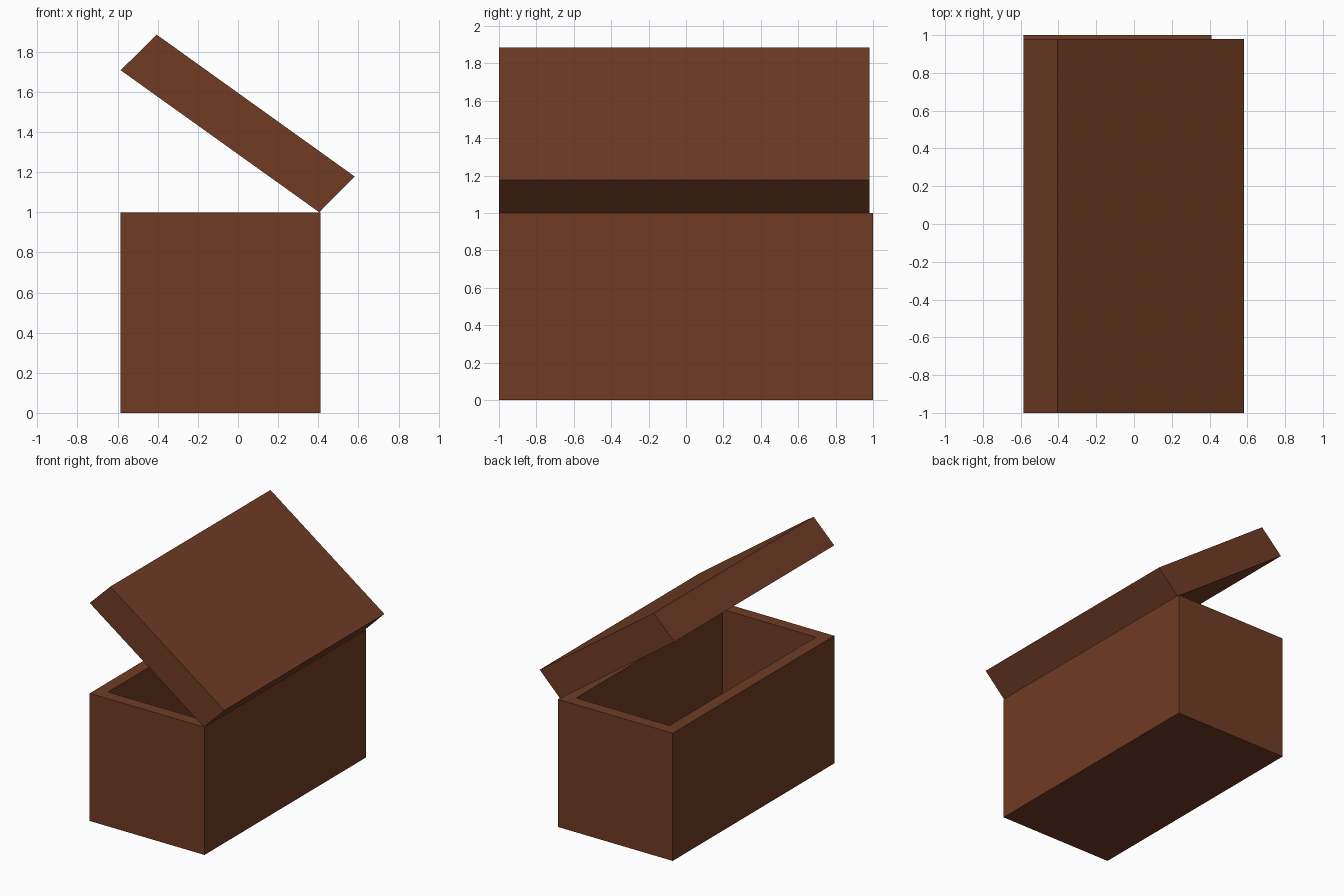
import bpy, bmesh

if "Cube" in bpy.data.objects:
    bpy.data.objects.remove(bpy.data.objects["Cube"])

wood = bpy.data.materials.new("dark_brown_wood")
wood.diffuse_color = (0.16, 0.045, 0.018, 1)
wood.use_nodes = True
wood.node_tree.nodes["Principled BSDF"].inputs["Base Color"].default_value = wood.diffuse_color


def finish(name, bm):
    bmesh.ops.recalc_face_normals(bm, faces=bm.faces)
    mesh = bpy.data.meshes.new(name)
    bm.to_mesh(mesh)
    bm.free()
    mesh.materials.append(wood)
    obj = bpy.data.objects.new(name, mesh)
    bpy.context.collection.objects.link(obj)
    return obj


X0, X1, WALL = -0.585, 0.41, 0.132

# Open chest body: a box whose top is inset and pushed down
bm = bmesh.new()
bmesh.ops.create_cube(bm, size=1)
for v in bm.verts:
    v.co.x = X1 if v.co.x > 0 else X0
    v.co.y *= 2
    v.co.z += 0.5
bm.normal_update()
top = max(bm.faces, key=lambda f: f.calc_center_median().z)
bmesh.ops.inset_region(bm, faces=[top], thickness=WALL)
floor = bmesh.ops.extrude_face_region(bm, geom=[top])["geom"]
if top.is_valid:
    bmesh.ops.delete(bm, geom=[top], context="FACES_ONLY")
for v in [g for g in floor if isinstance(g, bmesh.types.BMVert)]:
    v.co.z = WALL
finish("chest_body", bm)

# Tilted lid: side profile extruded along the length
bm = bmesh.new()
profile = [(0.405, 1.0), (0.582, 1.178), (-0.405, 1.885), (-0.585, 1.708)]
face = bm.faces.new([bm.verts.new((x, -1, z)) for x, z in profile])
ext = bmesh.ops.extrude_face_region(bm, geom=[face])["geom"]
for v in [g for g in ext if isinstance(g, bmesh.types.BMVert)]:
    v.co.y = 0.98
finish("chest_lid", bm)
